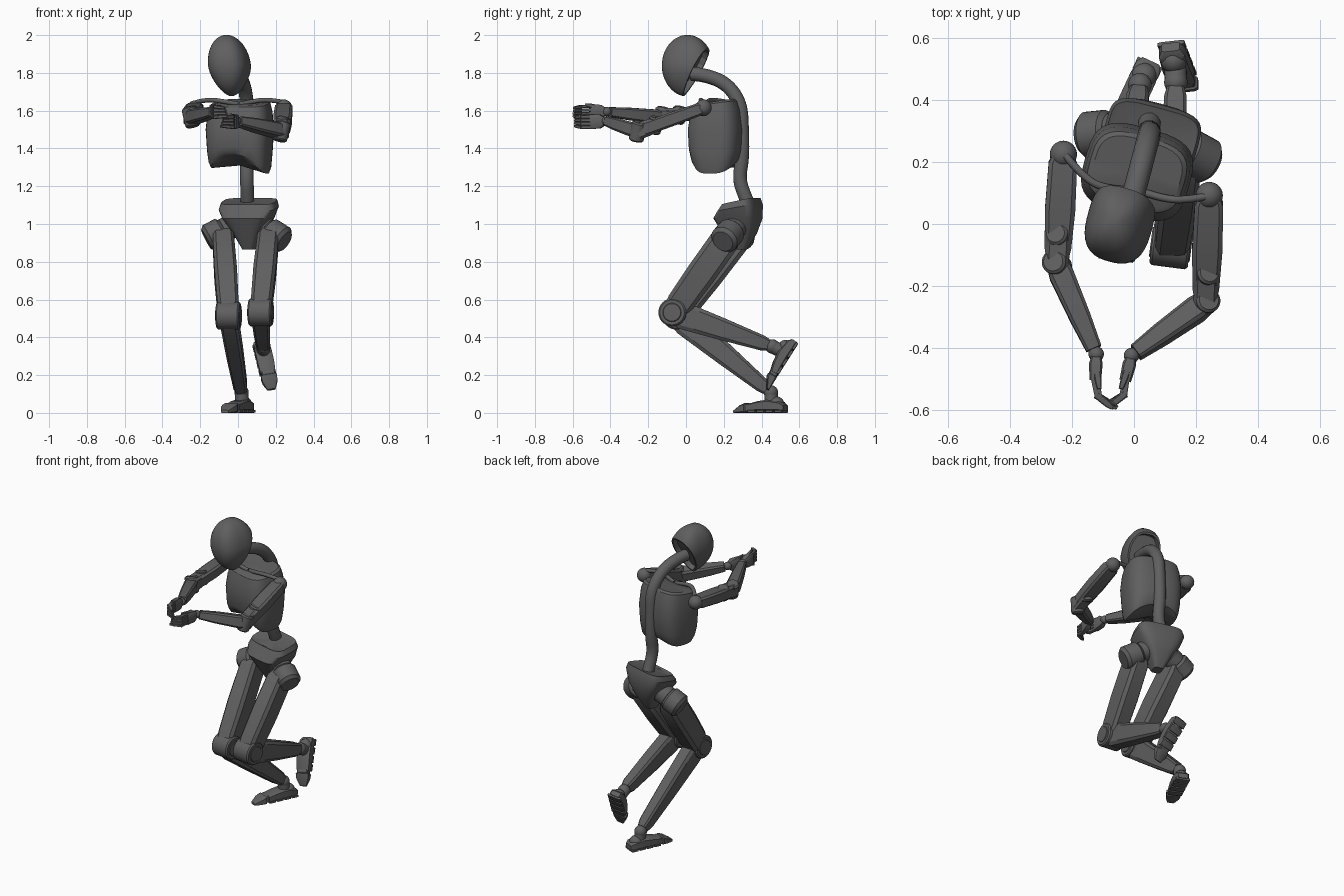
import bpy, bmesh, math
from mathutils import Vector as V, Matrix

if "Cube" in bpy.data.objects:
    bpy.data.objects.remove(bpy.data.objects["Cube"])

mat = bpy.data.materials.new("dark_gray")
mat.diffuse_color = (0.115, 0.115, 0.115, 1)
mat.use_nodes = True
mat.node_tree.nodes["Principled BSDF"].inputs["Base Color"].default_value = mat.diffuse_color

CHAMFER = [(1, -.72), (1, .72), (.72, 1), (-.72, 1), (-1, .72), (-1, -.72), (-.72, -1), (.72, -1)]


def superellipse(n, p):
    pts = []
    for i in range(n):
        a = 2 * math.pi * i / n
        c, s = math.cos(a), math.sin(a)
        pts.append((math.copysign(abs(c) ** (2 / p), c), math.copysign(abs(s) ** (2 / p), s)))
    return pts


def finish(name, bm, angle=32):
    bmesh.ops.recalc_face_normals(bm, faces=bm.faces)
    me = bpy.data.meshes.new(name)
    bm.to_mesh(me)
    bm.free()
    me.materials.append(mat)
    ob = bpy.data.objects.new(name, me)
    bpy.context.collection.objects.link(ob)
    bpy.context.view_layer.objects.active = ob
    ob.select_set(True)
    bpy.ops.object.shade_smooth_by_angle(angle=math.radians(angle))
    ob.select_set(False)


def frame(a, b, side=(1, 0, 0)):
    """Local z runs from a to b, local x stays close to side."""
    z = (V(b) - V(a)).normalized()
    y = z.cross(V(side)).normalized()
    m = Matrix((y.cross(z), y, z)).transposed().to_4x4()
    m.translation = V(a)
    return m


def loft(name, m, secs, shape=CHAMFER, warp=None):
    """Sections are (z, half width, half depth, x offset, y offset)."""
    bm = bmesh.new()
    rings = []
    for k, s in enumerate(secs):
        z, hx, hy, ox, oy = (list(s) + [0, 0])[:5]
        ring = []
        for px, py in shape:
            p = V((px * hx + ox, py * hy + oy, z))
            if warp:
                p.z += warp(k, px, py)
            ring.append(bm.verts.new(m @ p))
        rings.append(ring)
    n = len(shape)
    for r0, r1 in zip(rings, rings[1:]):
        for i in range(n):
            bm.faces.new((r0[i], r0[(i + 1) % n], r1[(i + 1) % n], r1[i]))
    for ring in (rings[0], rings[-1]):  # fan caps
        c = bm.verts.new(sum((v.co for v in ring), V((0, 0, 0))) / n)
        for i in range(n):
            bm.faces.new((ring[i], ring[(i + 1) % n], c))
    finish(name, bm)


def limb(name, a, b, secs, side=(1, 0, 0)):
    """Sections are (fraction of length, half width, half depth)."""
    ln = (V(b) - V(a)).length
    loft(name, frame(a, b, side), [(t * ln, w, d) for t, w, d in secs])


def rod(name, a, b, r, bevel=0.008):
    ln = (V(b) - V(a)).length
    secs = [(0, r - bevel, r - bevel), (bevel, r, r), (ln - bevel, r, r), (ln, r - bevel, r - bevel)]
    loft(name, frame(a, b, (0, 0.3, 1)), secs, superellipse(24, 2))


def ball(name, c, r):
    bm = bmesh.new()
    bmesh.ops.create_uvsphere(bm, u_segments=24, v_segments=14, radius=r, matrix=Matrix.Translation(c))
    finish(name, bm)


def tube(name, pts, r):
    cu = bpy.data.curves.new(name, 'CURVE')
    cu.dimensions = '3D'
    cu.bevel_depth, cu.bevel_resolution, cu.use_fill_caps = r, 4, True
    sp = cu.splines.new('NURBS')
    sp.points.add(len(pts) - 1)
    for q, p in zip(sp.points, pts):
        q.co = (*p, 1)
    sp.order_u, sp.use_endpoint_u, sp.resolution_u = 3, True, 8
    cu.materials.append(mat)
    ob = bpy.data.objects.new(name, cu)
    bpy.context.collection.objects.link(ob)
    bpy.context.view_layer.objects.active = ob
    ob.select_set(True)
    bpy.ops.object.convert(target='MESH')
    bpy.ops.object.shade_smooth_by_angle(angle=math.radians(40))
    ob.select_set(False)


def yawed(x, y, z, deg):
    return Matrix.Translation((x, y, z)) @ Matrix.Rotation(math.radians(deg), 4, 'Z')


# Head: squarish egg shell cut off at the back, with a recessed underside
bm = bmesh.new()
bmesh.ops.create_uvsphere(bm, u_segments=40, v_segments=28, radius=1)
for v in bm.verts:
    x, y, z = v.co
    r = math.hypot(x, y)
    sq = (abs(x / r) ** 2.7 + abs(y / r) ** 2.7) ** (-1 / 2.7) if r > 1e-4 else 1
    taper = 1 - 0.28 * max(0, -z) ** 1.5
    v.co = (x * sq * 0.106 * taper, y * sq * 0.134, z * 0.163)
bm.transform(yawed(-0.045, 0.008, 1.838, -15))
for v in bm.verts:
    v.co.x -= (v.co.z - 1.84) * 0.1
geom = bm.verts[:] + bm.edges[:] + bm.faces[:]
cut = bmesh.ops.bisect_plane(bm, geom=geom, plane_co=(-0.04, 0.055, 1.805),
                             plane_no=(0.24, 0.86, -0.45), clear_outer=True)
rim = [e for e in cut['geom_cut'] if isinstance(e, bmesh.types.BMEdge)]
back = bmesh.ops.contextual_create(bm, geom=rim)['faces']
bmesh.ops.inset_region(bm, faces=back, thickness=0.012)
bmesh.ops.inset_region(bm, faces=back, thickness=0.006, depth=-0.03)
finish("head_shell", bm)

# Spine and collar bones
tube("spine", [(-0.02, 0.03, 1.795), (0.0, 0.10, 1.79), (0.03, 0.215, 1.745), (0.05, 0.29, 1.64),
               (0.05, 0.298, 1.5), (0.048, 0.300, 1.35), (0.046, 0.28, 1.24), (0.05, 0.31, 1.15),
               (0.05, 0.35, 1.06)], 0.037)
tube("collar_bone_right", [(-0.22, 0.22, 1.645), (-0.16, 0.145, 1.66), (-0.08, 0.11, 1.65), (0.0, 0.11, 1.635)], 0.012)
tube("collar_bone_left", [(0.24, 0.09, 1.645), (0.16, 0.075, 1.66), (0.08, 0.085, 1.65), (0.01, 0.11, 1.635)], 0.012)

# Rib cage: rounded block with an arched lower edge
loft("rib_cage", yawed(0.01, 0.168, 0, -16),
     [(1.282, 0.150, 0.112), (1.31, 0.160, 0.126), (1.38, 0.166, 0.140), (1.50, 0.174, 0.145),
      (1.59, 0.166, 0.132), (1.635, 0.156, 0.117), (1.645, 0.142, 0.104)],
     superellipse(36, 3.2),
     lambda k, x, y: (0.085, 0.065, 0.025, 0, 0, 0, 0)[k] * max(0, 1 - x * x) * (0.8 - 0.2 * y)
     + (0.017 * y if k > 3 else 0) - (0.015 * x if k < 2 else 0))

# Pelvis: wide rim tapering to a narrow wedge
loft("pelvis", yawed(0.054, 0.275, 0, -15),
     [(0.865, 0.03, 0.035, 0, 0.01), (0.95, 0.075, 0.085, 0, 0.01), (1.03, 0.128, 0.118, 0, 0),
      (1.085, 0.154, 0.103, 0, 0.012), (1.12, 0.145, 0.085, 0, 0.018), (1.115, 0.130, 0.072, 0, 0.018)],
     superellipse(32, 4),
     lambda k, x, y: 0.018 * y if k > 2 else 0)


def foot(name, heel, fwd, up):
    """Heel block, instep, ridged sole, ankle ball and hinged toe."""
    fwd, up = V(fwd).normalized(), V(up)
    side = fwd.cross(up).normalized()
    up = side.cross(fwd)
    at = lambda f, u: V(heel) + fwd * f + up * u
    m = frame(at(-0.035, 0), at(1, 0), side)
    s = -1 if (m.to_3x3() @ V((0, 1, 0))).dot(up) < 0 else 1
    loft(name + "_block", m,
         [(0, .03, .016, 0, s * .026), (.02, .042, .024, 0, s * .034), (.09, .044, .030, 0, s * .040),
          (.15, .044, .026, 0, s * .036), (.205, .04, .02, 0, s * .028)])
    for i in range(4):
        loft(f"{name}_sole_{i}", m,
             [(.005 + .052 * i, .044, .008, 0, s * .008), (.045 + .052 * i, .044, .008, 0, s * .008)])
    loft(name + "_toe", m,
         [(.215, .03, .020, 0, s * .022), (.225, .043, .026, 0, s * .026), (.255, .04, .02, 0, s * .02),
          (.295, .022, .007, 0, s * .007)])
    rod(name + "_toe_hinge", at(.172, .028) - side * .036, at(.172, .028) + side * .036, .022, .004)
    ball(name + "_heel", at(.018, .045), .042)
    rod(name + "_ankle_post", at(.045, .05), at(.05, .105), .036, .008)
    ball(name + "_ankle", at(.05, .108), .038)
    return at(.05, .108)


# Legs: hip inner, hip outer, thigh top, knee, foot heel, foot direction, foot up
LEGS = [("right", (-0.02, 0.30, 0.995), (-0.168, 0.285, 0.918), (-0.08, 0.285, 0.945), (-0.05, -0.045, 0.515),
         (0.04, 0.495, 0), (-0.42, -0.9, 0), (0, 0, 1)),
        ("left", (0.11, 0.27, 0.995), (0.248, 0.195, 0.908), (0.162, 0.228, 0.945), (0.120, -0.066, 0.532),
         (0.125, 0.575, 0.335), (0.2, -0.52, -0.82), (0, -0.84, 0.54))]
for sd, hin, hout, top, knee, heel, fwd, up in LEGS:
    ankle = foot(sd + "_foot", heel, fwd, up)
    axis = (V(hout) - V(hin)).normalized()
    rod(sd + "_hip_joint", hin, V(hin) + axis * 0.07, 0.064)
    rod(sd + "_hip_cap", V(hin) + axis * 0.06, hout, 0.076, 0.018)
    limb(sd + "_thigh", top, knee, [(-.02, .042, .05), (.07, .056, .078), (.5, .06, .078), (.88, .056, .072), (1, .05, .06)])
    kx = V((0.062, -0.008, 0))
    rod(sd + "_knee", V(knee) - kx, V(knee) + kx, 0.074)
    rod(sd + "_knee_pin", V(knee) - kx * 1.06, V(knee) + kx * 1.06, 0.05, 0.004)
    limb(sd + "_shin", knee, ankle, [(0, .042, .06), (.1, .046, .072), (.5, .043, .058), (.9, .036, .04), (.96, .028, .03)])


def hand(name, wrist, knuckle, tip, curl):
    """Upright palm with four two-part fingers and a thumb."""
    w, k, t, c = V(wrist), V(knuckle), V(tip), V(curl)
    up = (0, 0, 1)
    limb(name + "_palm", w, k, [(.1, .022, .016), (.35, .036, .022), (1, .038, .019)], up)
    for i in range(4):
        o = V((0, 0, .028 - .0185 * i))
        mid = k.lerp(t, .6) + o - c * .012
        end = t + o * .8 + c * (.016 + .005 * i)
        limb(f"{name}_finger_base_{i}", k + o, mid, [(-.1, .0085, .013), (1.05, .0085, .012)], up)
        limb(f"{name}_finger_tip_{i}", mid, end, [(-.15, .0085, .012), (.7, .008, .011), (1.05, .006, .007)], up)
    th = w.lerp(k, .35) + V((0, 0, .02))
    end = k + c * .012 + V((0, -.02, .036))
    limb(name + "_thumb", th, end, [(0, .012, .012), (.7, .011, .011), (1.1, .007, .007)], up)


# Arms: shoulder, elbow, wrist, knuckles, finger tips, curl direction
ARMS = [("right", (-0.228, 0.225, 1.61), (-0.249, -0.13, 1.565), (-0.122, -0.42, 1.595),
         (-0.125, -0.505, 1.595), (-0.088, -0.592, 1.592), (1, 0, 0)),
        ("left", (0.243, 0.092, 1.615), (0.230, -0.255, 1.49), (-0.008, -0.425, 1.545),
         (-0.028, -0.505, 1.54), (-0.058, -0.585, 1.54), (-1, 0, 0))]
for sd, sh, el, wr, kn, tip, curl in ARMS:
    s = 1 if sd == "left" else -1
    sh, el = V(sh), V(el)
    ball(sd + "_shoulder", sh, 0.044)
    limb(sd + "_upper_arm", sh, el, [(-.02, .03, .026), (.08, .046, .034), (.5, .049, .037), (.85, .043, .037), (1, .032, .032)])
    # Elbow: two round ends joined by a plate
    ez = V((0.012 * s, 0.01, 0.05))
    mid = el.lerp(sh, .26)
    rod(sd + "_elbow", el - ez, el + ez, 0.04)
    rod(sd + "_elbow_rear", mid - ez * .85, mid + ez * .85, 0.038)
    limb(sd + "_elbow_plate", mid, el, [(0, .037, .041), (1, .039, .045)])
    limb(sd + "_forearm", el, wr, [(0, .034, .036), (.12, .040, .038), (.6, .034, .033), (.94, .026, .025)])
    ball(sd + "_wrist", wr, 0.025)
    hand(sd + "_hand", wr, kn, tip, curl)
